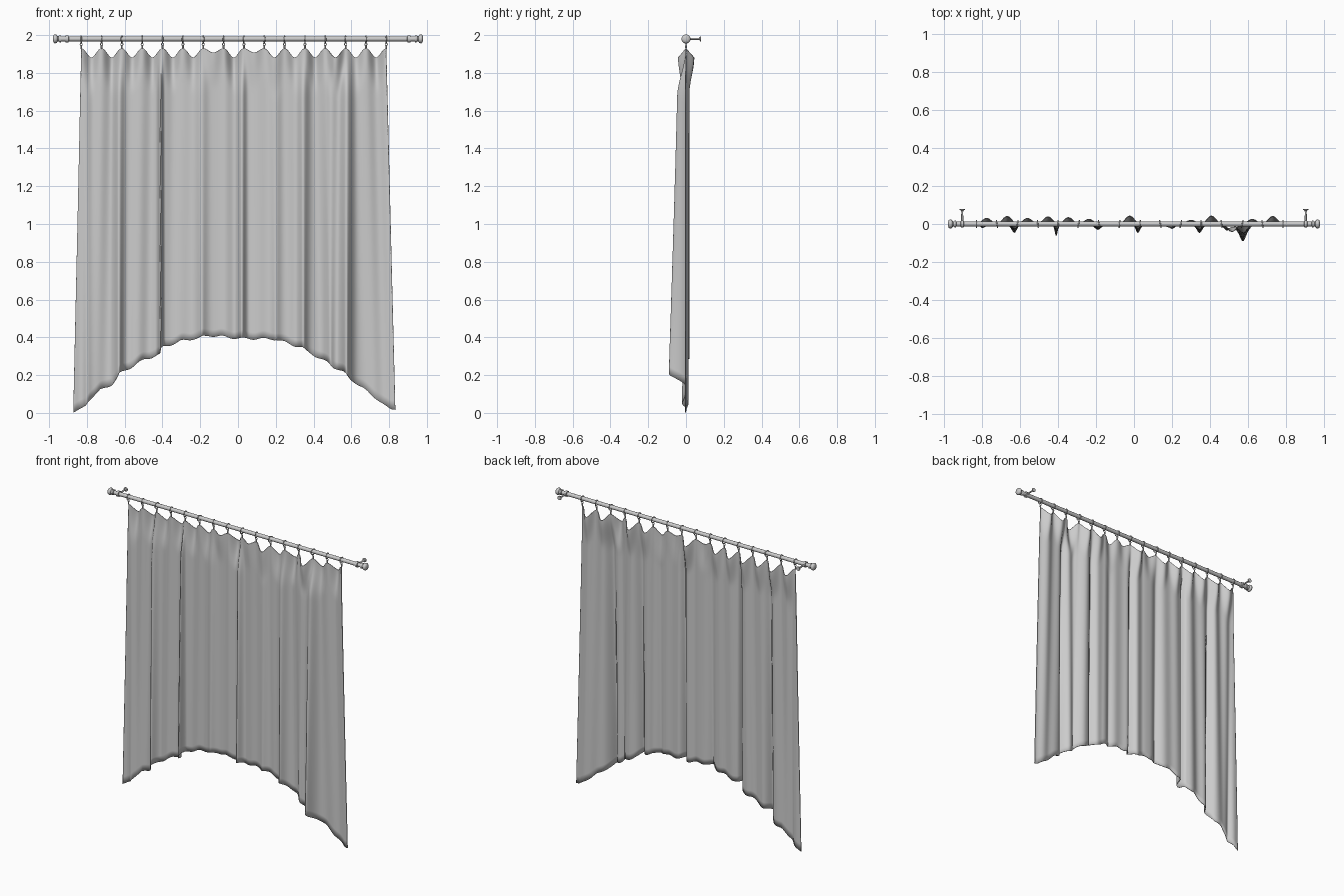
import bpy, math
from math import pi, exp, sin, cos
from mathutils import Vector

cube = bpy.data.objects.get("Cube")
if cube:
    bpy.data.objects.remove(cube, do_unlink=True)


def material(name, value):
    m = bpy.data.materials.new(name)
    m.use_nodes = True
    colour = (value, value, value, 1)
    m.diffuse_color = colour
    m.node_tree.nodes["Principled BSDF"].inputs["Base Color"].default_value = colour
    return m


GREY = material("plain grey", 0.6)
ROD_Z, LEFT, WIDTH, GAPS = 1.98, -0.83, 1.615, 15


def finish(obj, name):
    obj.name = name
    obj.data.materials.append(GREY)
    bpy.ops.object.select_all(action='DESELECT')
    obj.select_set(True)
    bpy.context.view_layer.objects.active = obj
    bpy.ops.object.shade_smooth_by_angle(angle=math.radians(50))
    return obj


def mesh_object(name, verts, faces):
    me = bpy.data.meshes.new(name)
    me.from_pydata(verts, [], faces)
    obj = bpy.data.objects.new(name, me)
    bpy.context.collection.objects.link(obj)
    return finish(obj, name)


def lathe(name, profile, origin, axis, sides=20):
    """Spin (distance along axis, radius) points about an axis."""
    turn = Vector((0, 0, 1)).rotation_difference(Vector(axis))
    verts = [turn @ Vector((r * cos(2 * pi * k / sides), r * sin(2 * pi * k / sides), d)) + Vector(origin)
             for d, r in profile for k in range(sides)]
    faces = [(i * sides + k, i * sides + (k + 1) % sides,
              (i + 1) * sides + (k + 1) % sides, (i + 1) * sides + k)
             for i in range(len(profile) - 1) for k in range(sides)]
    faces.append(tuple(reversed(range(sides))))
    faces.append(tuple(range((len(profile) - 1) * sides, len(profile) * sides)))
    return mesh_object(name, verts, faces)


def ring(name, place, radius, wire, turn):
    bpy.ops.mesh.primitive_torus_add(location=place, rotation=turn, major_radius=radius,
                                     minor_radius=wire, major_segments=24, minor_segments=8)
    return finish(bpy.context.object, name)


# Rod with end caps and wall brackets
lathe("rod", [(-0.95, 0.013), (0.95, 0.013)], (0, 0, ROD_Z), (1, 0, 0))
for side, label in ((-1, "right"), (1, "left")):
    lathe(label + "_finial",
          [(0, 0.013), (0.002, 0.018), (0.01, 0.018), (0.014, 0.014), (0.02, 0.015),
           (0.024, 0.022), (0.034, 0.024), (0.04, 0.02), (0.044, 0.01)],
          (side * 0.936, 0, ROD_Z), (side, 0, 0))
    lathe(label + "_bracket_collar",
          [(-0.009, 0.013), (-0.007, 0.019), (0.007, 0.019), (0.009, 0.013)],
          (side * 0.905, 0, ROD_Z), (1, 0, 0))
    lathe(label + "_bracket_arm",
          [(0, 0.006), (0.066, 0.005), (0.072, 0.007), (0.074, 0.014), (0.08, 0.014)],
          (side * 0.905, 0, ROD_Z), (0, 1, 0), 14)

# Rings around the rod, each with a small eyelet and clip
for i in range(GAPS + 1):
    x = LEFT + WIDTH * i / GAPS
    lean = 0.22 * sin(i * 2.3)
    ring("rod_ring", (x, 0, ROD_Z - 0.003), 0.0185, 0.003, (0, pi / 2, lean))
    ring("ring_eyelet", (x, 0, ROD_Z - 0.029), 0.006, 0.002, (pi / 2, 0, 0))
    lathe("curtain_clip", [(0, 0.002), (0.006, 0.0045), (0.018, 0.0045), (0.022, 0.002)],
          (x, 0, ROD_Z - 0.054), (0, 0, 1), 10)

# Curtain: slack between the rings, and deep folds that open toward the hem
SAG = [.03, .04, .03, .038, .034, .025, -.012, .042, -.012, -.018, .02, .042, -.04, .025, .04]
FOLDS = [(-.63, -.05, .026), (-.41, -.06, .011), (-.19, -.026, .03), (.02, -.05, .022),
         (.2, -.022, .03), (.345, -.05, .026), (.575, -.085, .032), (.49, -.03, .03), (-.8, -.03, .03)]
HEM = [(-.875, 0), (-.86, .008), (-.81, .04), (-.73, .12), (-.67, .15), (-.63, .205), (-.5, .28),
       (-.415, .31), (-.405, .345), (-.3, .38), (-.15, .41), (0, .395), (.2, .39), (.35, .34),
       (.42, .295), (.55, .22), (.65, .14), (.75, .06), (.81, .02), (.84, .015)]


def hem_height(x):
    for (a, za), (b, zb) in zip(HEM, HEM[1:]):
        if x <= b:
            return za + (zb - za) * max(0, (x - a) / (b - a))
    return HEM[-1][1]


def smooth(t):
    t = min(1, max(0, t))
    return t * t * (3 - 2 * t)


COLS, ROWS = 480, 60
verts = []
for j in range(ROWS + 1):
    v = (j / ROWS) ** 1.5
    for i in range(COLS + 1):
        u = i / COLS
        gap = min(int(u * GAPS), GAPS - 1)
        wave = sin(pi * (u * GAPS - gap)) ** 2
        x = LEFT - 0.042 * v + (WIDTH + 0.09 * v) * u
        top = 1.93 - (0.048 if abs(SAG[gap]) > 0.015 else 0.022) * wave
        z = top + (hem_height(x) + 0.006 * sin(x * 58) * smooth(u * 9) * smooth(9 - u * 9) - top) * v
        drop = smooth((top - z) / 0.2)
        # Pocket at the heading fades into shallow pleats
        y = SAG[gap] * wave * (1 - 0.7 * drop)
        depth = smooth((top - z) / 0.25) * (0.48 + 0.52 * v)
        for centre, amount, width in FOLDS:
            d = (x - centre) / width
            y += amount * depth * exp(-d * d)
            # Cloth gathers sideways behind each fold
            x -= 0.35 * width * d * exp(-d * d) * v
        y += 0.004 * sin(x * 37) * drop
        verts.append((x, y, z))
row = COLS + 1
faces = [(j * row + i, (j + 1) * row + i, (j + 1) * row + i + 1, j * row + i + 1)
         for j in range(ROWS) for i in range(COLS)]
curtain = mesh_object("curtain", verts, faces)
cloth = curtain.modifiers.new("thickness", 'SOLIDIFY')
cloth.thickness = 0.004
cloth.offset = 0
